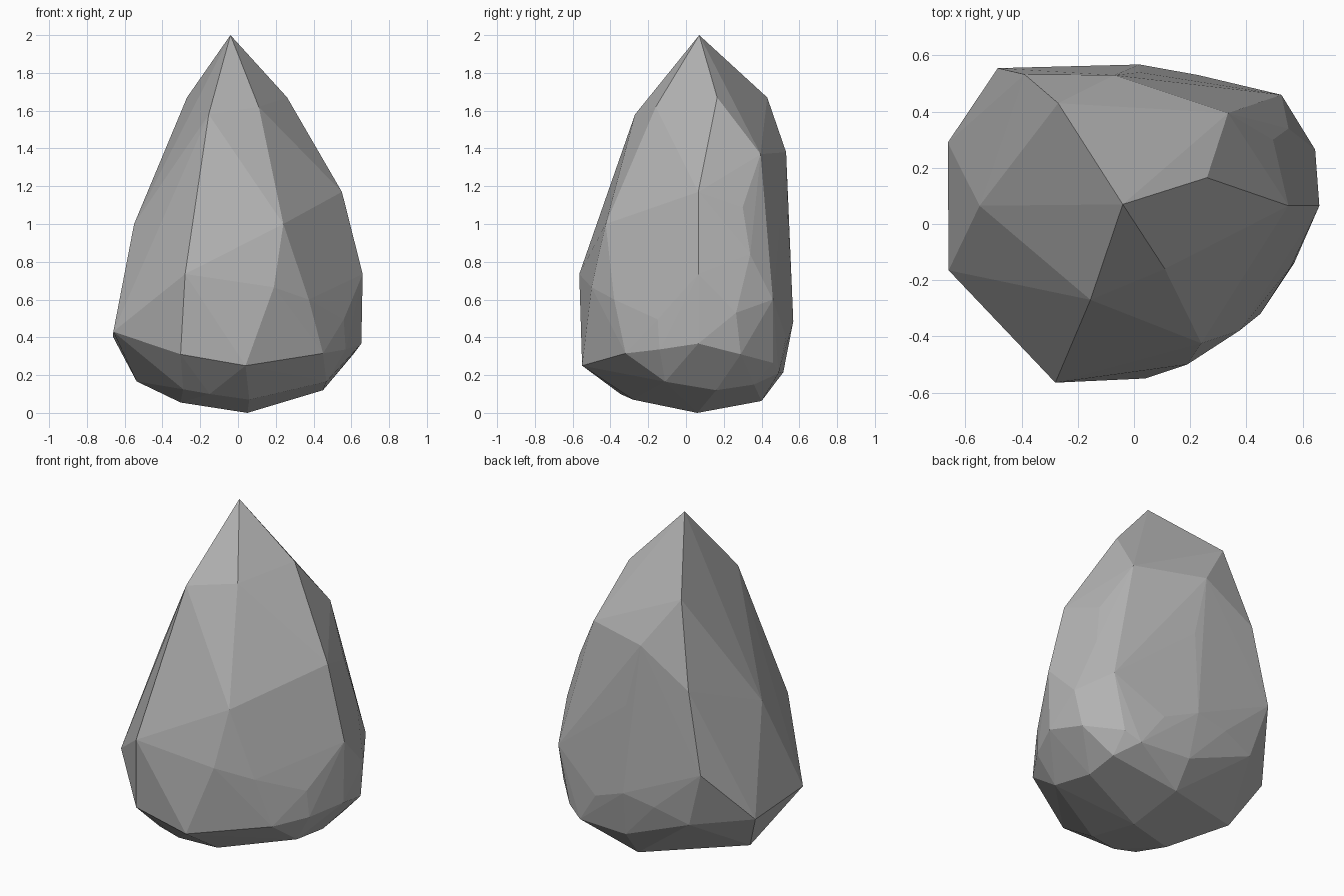
import bpy
import bmesh
from mathutils import Vector

default_cube = bpy.data.objects.get("Cube")
if default_cube:
    bpy.data.objects.remove(default_cube, do_unlink=True)


def make_material(name, colour):
    material = bpy.data.materials.new(name)
    material.use_nodes = True
    material.diffuse_color = colour
    shader = material.node_tree.nodes["Principled BSDF"]
    shader.inputs["Base Color"].default_value = colour
    shader.inputs["Roughness"].default_value = 0.9
    return material


def make_faceted_stone(name, corner_groups, material):
    """Wrap a tight flat-faced skin around the chiselled corners."""
    builder = bmesh.new()
    for group in corner_groups:
        for corner in group:
            builder.verts.new(Vector(corner))
    bmesh.ops.convex_hull(builder, input=builder.verts[:])
    loose_corners = [v for v in builder.verts if not v.link_faces]
    bmesh.ops.delete(builder, geom=loose_corners, context="VERTS")
    bmesh.ops.recalc_face_normals(builder, faces=builder.faces[:])
    for face in builder.faces:
        face.smooth = False
    mesh = bpy.data.meshes.new(name)
    builder.to_mesh(mesh)
    builder.free()
    mesh.materials.append(material)
    stone = bpy.data.objects.new(name, mesh)
    bpy.context.scene.collection.objects.link(stone)
    return stone


# Pointed tip and the shoulder corners just below it
tip = [(-.04, .07, 2), (.26, .165, 1.67), (.335, .395, 1.37), (-.07, .53, 1.38),
       (-.27, .43, 1.67), (-.155, -.27, 1.58), (.11, -.16, 1.62)]

# Upright flanks, one group for each side
front_flank = [(-.28, -.565, .735), (.24, -.425, 1), (.19, -.5, .665),
               (.375, -.38, .6)]
left_flank = [(.55, .065, 1.17), (.66, .065, .735), (.495, .3, 1.09),
              (.55, .34, .84), (.645, .265, .53), (.56, -.15, .495), (.525, .46, .6)]
back_flank = [(.02, .54, 1), (-.39, .533, 1.19), (-.485, .555, .72),
              (.02, .568, .485), (-.18, .558, .45), (.23, .53, .4)]
right_flank = [(-.55, .065, 1), (-.66, -.165, .43), (-.663, .29, .405)]

# Rim where the flanks turn under
rim = [(-.304, -.53, .31), (.04, -.55, .25), (.45, -.32, .315), (.57, -.14, .336),
       (.653, .065, .367), (.61, .29, .31), (.45, .46, .265), (.36, .49, .21),
       (.04, .515, .215), (-.385, .52, .385)]

# Shallow rounded underside
underside = [(.05, .06, 0), (.036, .4, .063), (.45, .36, .15), (.45, .16, .12),
             (.468, -.11, .165), (.06, -.28, .07), (-.15, -.347, .1),
             (-.29, -.33, .125), (-.304, -.09, .055), (-.537, .16, .167)]

stone_grey = make_material("stone grey", (.45, .45, .45, 1))
make_faceted_stone(
    "pointed_rock",
    [tip, front_flank, left_flank, back_flank, right_flank, rim, underside],
    stone_grey,
)
